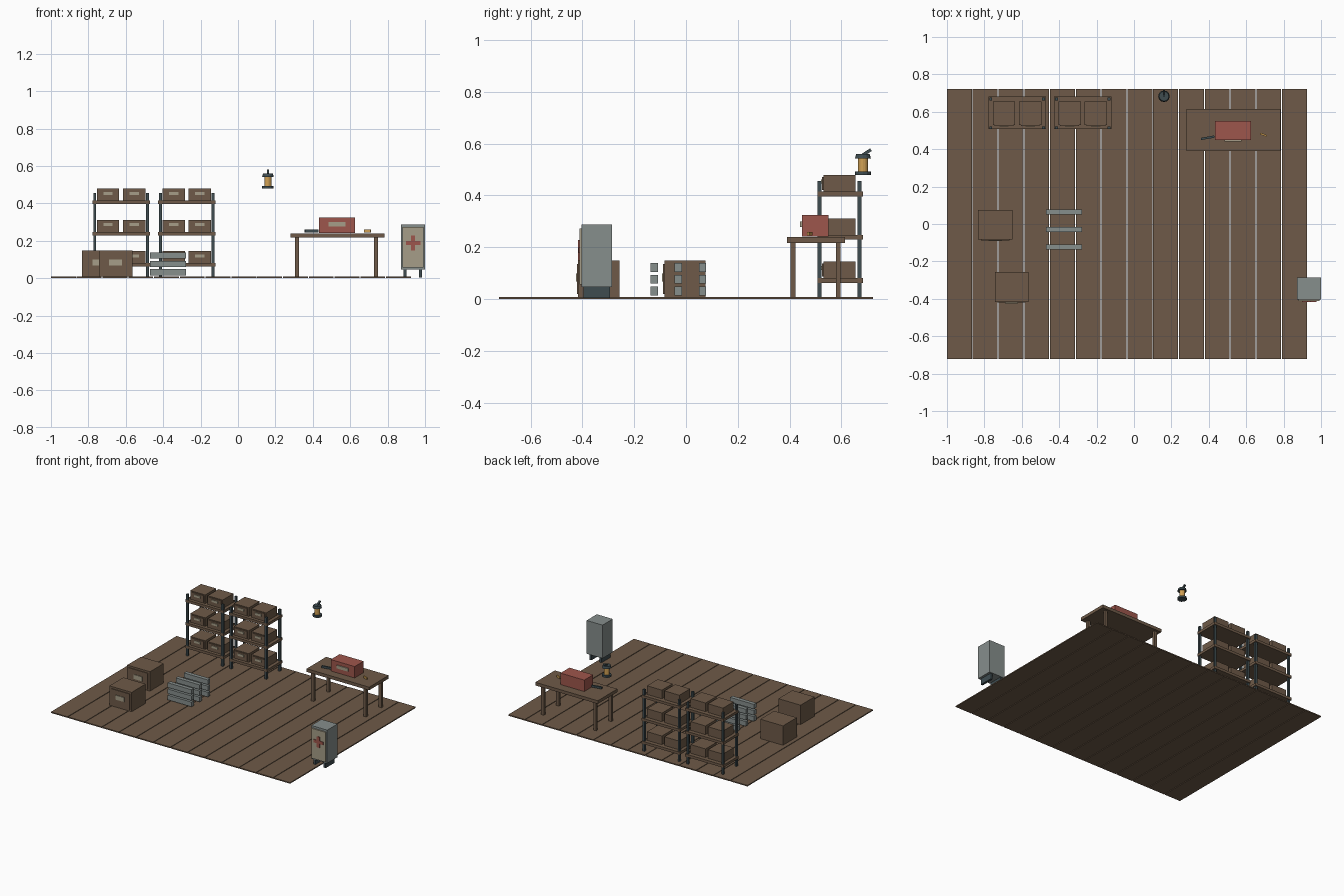
import bpy, math
from mathutils import Vector

if "Cube" in bpy.data.objects:
    bpy.data.objects.remove(bpy.data.objects["Cube"])


def material(name, r, g, b):
    m = bpy.data.materials.new(name)
    lin = [((c / 255 + 0.055) / 1.055) ** 2.4 for c in (r, g, b)]
    m.diffuse_color = (*lin, 1)
    m.use_nodes = True
    m.node_tree.nodes["Principled BSDF"].inputs["Base Color"].default_value = m.diffuse_color
    return m


BROWN = material("worn brown wood", 110, 90, 72)
GREY = material("pale grey metal", 134, 142, 140)
DARK = material("dark slate metal", 62, 76, 80)
RED = material("faded red", 158, 86, 76)
BEIGE = material("beige label", 166, 158, 136)
AMBER = material("amber glow", 208, 160, 84)


def box(name, mat, x, y, z, rot=(0, 0, 0)):
    """Box from (min, max) ranges, optionally turned about its centre."""
    bpy.ops.mesh.primitive_cube_add(
        size=1, location=[(a + b) / 2 for a, b in (x, y, z)], rotation=rot)
    o = bpy.context.object
    o.name = name
    o.scale = [b - a for a, b in (x, y, z)]
    o.data.materials.append(mat)
    return o


def drum(name, mat, x, y, z0, z1, r0, r1):
    """Upright tapered cylinder."""
    bpy.ops.mesh.primitive_cone_add(
        vertices=12, radius1=r0, radius2=r1, depth=z1 - z0,
        location=(x, y, (z0 + z1) / 2))
    o = bpy.context.object
    o.name = name
    o.data.materials.append(mat)
    return o


def crate(name, cx, cy, z0, w, d, h, lw, lz):
    """Closed crate with a raised front panel and a label on it."""
    front = cy - d / 2
    box(name, BROWN, (cx - w / 2, cx + w / 2), (front, cy + d / 2), (z0, z0 + h))
    box(name + "_front_panel", BROWN, (cx - w * .42, cx + w * .42),
        (front - .005, front), (z0 + h * .08, z0 + h * .9))
    box(name + "_label", BEIGE, (cx - lw, cx + lw), (front - .009, front - .004), lz)


# Plank floor
FLOOR = 0.008
pitch = 1.93 / 14
for i in range(14):
    x = -1 + i * pitch
    box("floor_plank", BROWN, (x, x + pitch - .005), (-.722, .722), (0, FLOOR))

# Two storage racks with boxes
for cx in (-.625, -.274):
    for sx in (-1, 1):
        for py in (.515, .669):
            px = cx + sx * .141
            box("rack_post", DARK, (px - .0075, px + .0075),
                (py - .0075, py + .0075), (FLOOR, .456))
    for top in (.081, .248, .415):
        box("rack_shelf", BROWN, (cx - .154, cx + .154), (.507, .683), (top - .019, top))
        for sx in (-1, 1):
            crate("storage_box", cx + sx * .07, .592, top, .12, .124, .063, .025,
                  (top + .03, top + .046))

# Two large floor crates
crate("large_crate", -.742, -.004, FLOOR, .183, .158, .141, .035, (.067, .099))
crate("large_crate", -.654, -.336, FLOOR, .179, .16, .141, .035, (.067, .099))

# Spaced stack of metal bars
for cy in (.064, -.030, -.123):
    for z in (.014, .059, .104):
        box("metal_bar", GREY, (-.470, -.278), (cy - .014, cy + .014), (z, z + .034))

# Workbench
box("bench_top", BROWN, (.28, .783), (.389, .614), (.217, .24))
for lx in (.316, .738):
    for ly in (.413, .588):
        box("bench_leg", BROWN, (lx - .011, lx + .011), (ly - .009, ly + .009), (FLOOR, .217))

# Toolbox and small tools on the bench
box("toolbox", RED, (.433, .625), (.448, .551), (.242, .325))
box("toolbox_label", BEIGE, (.484, .575), (.441, .448), (.277, .300))
box("wrench", DARK, (.357, .430), (.455, .467), (.245, .259), (0, 0, math.radians(10)))
box("brass_tool", AMBER, (.673, .711), (.473, .482), (.245, .259), (0, 0, math.radians(-20)))

# Hanging lantern
LX, LY = .16, .683
drum("lantern_base", DARK, LX, LY, .479, .493, .031, .031)
drum("lantern_glass", AMBER, LX, LY, .493, .542, .019, .019)
drum("lantern_cap", DARK, LX, LY, .542, .559, .031, .026)
arm = Vector((0, .034, .022))
h = box("lantern_hook", DARK, (LX - .006, LX + .006), (LY - .004, LY + .034),
        (.560, .572), (math.atan2(arm.z, arm.y), 0, 0))

# First aid cabinet on two feet
box("cabinet_body", GREY, (.872, 1.0), (-.403, -.286), (.046, .288))
box("cabinet_door", BEIGE, (.880, .992), (-.412, -.403), (.056, .273))
box("cross_upright", RED, (.925, .947), (-.416, -.411), (.149, .227))
box("cross_bar", RED, (.897, .975), (-.4158, -.411), (.177, .199))
for fx in (.893, .975):
    box("cabinet_foot", DARK, (fx - .008, fx + .008), (-.396, -.294), (.004, .046))
